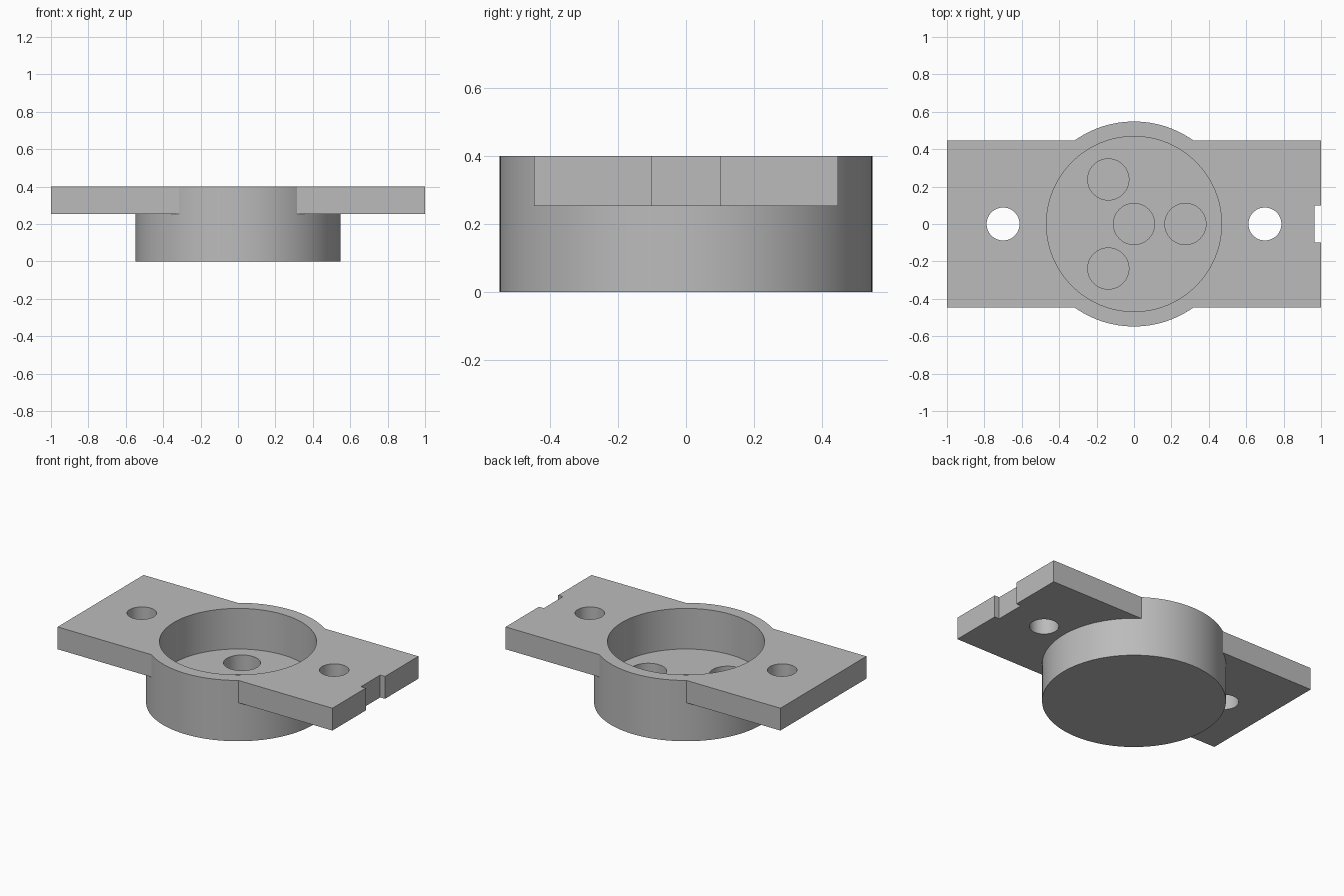
import bpy, math

if "Cube" in bpy.data.objects:
    bpy.data.objects.remove(bpy.data.objects["Cube"])

grey = bpy.data.materials.new("plain_grey")
grey.diffuse_color = (0.5, 0.5, 0.5, 1)
grey.use_nodes = True
grey.node_tree.nodes["Principled BSDF"].inputs["Base Color"].default_value = grey.diffuse_color

TOP = 0.4           # top face of plate and cup
PLATE_BOTTOM = 0.253
FLOOR = 0.133       # pocket floor
HOLE_BOTTOM = 0.027


def cylinder(name, r, z0, z1, x=0, y=0, sides=128):
    bpy.ops.mesh.primitive_cylinder_add(vertices=sides, radius=r, depth=z1 - z0,
                                        location=(x, y, (z0 + z1) / 2))
    ob = bpy.context.object
    ob.name = name
    return ob


def box(name, x0, x1, y0, y1, z0, z1):
    bpy.ops.mesh.primitive_cube_add(size=1, location=((x0 + x1) / 2, (y0 + y1) / 2, (z0 + z1) / 2))
    ob = bpy.context.object
    ob.name = name
    ob.scale = (x1 - x0, y1 - y0, z1 - z0)
    bpy.ops.object.transform_apply(location=False, rotation=False, scale=True)
    return ob


def combine(target, tool, operation):
    mod = target.modifiers.new(operation.title(), 'BOOLEAN')
    mod.operation, mod.object, mod.solver = operation, tool, 'EXACT'
    bpy.context.view_layer.objects.active = target
    bpy.ops.object.modifier_apply(modifier=mod.name)
    bpy.data.objects.remove(tool, do_unlink=True)


# Round cup joined with the rectangular flange plate
body = cylinder("flanged_cup", 0.548, 0, TOP)
combine(body, box("flange_plate", -1, 1, -0.447, 0.447, PLATE_BOTTOM, TOP), 'UNION')

# Round pocket
combine(body, cylinder("pocket", 0.468, FLOOR, TOP + 0.1), 'DIFFERENCE')

# Blind holes in the pocket floor: one central, three on a circle
spots = [(0, 0)] + [(0.275 * math.cos(a), 0.275 * math.sin(a))
                    for a in (0, 2 * math.pi / 3, -2 * math.pi / 3)]
for x, y in spots:
    combine(body, cylinder("floor_hole", 0.11, HOLE_BOTTOM, FLOOR + 0.1, x, y, 64), 'DIFFERENCE')

# Mounting holes through the flange
for x in (-0.7, 0.7):
    combine(body, cylinder("mounting_hole", 0.088, 0.1, TOP + 0.1, x, 0, 64), 'DIFFERENCE')

# Notch in the right end
combine(body, box("notch", 0.965, 1.1, -0.1, 0.1, 0.1, TOP + 0.1), 'DIFFERENCE')

# Finish
body.data.materials.clear()
body.data.materials.append(grey)
for p in body.data.polygons:
    p.material_index = 0
bpy.ops.object.select_all(action='DESELECT')
body.select_set(True)
bpy.context.view_layer.objects.active = body
bpy.ops.object.shade_smooth_by_angle(angle=math.radians(30))
